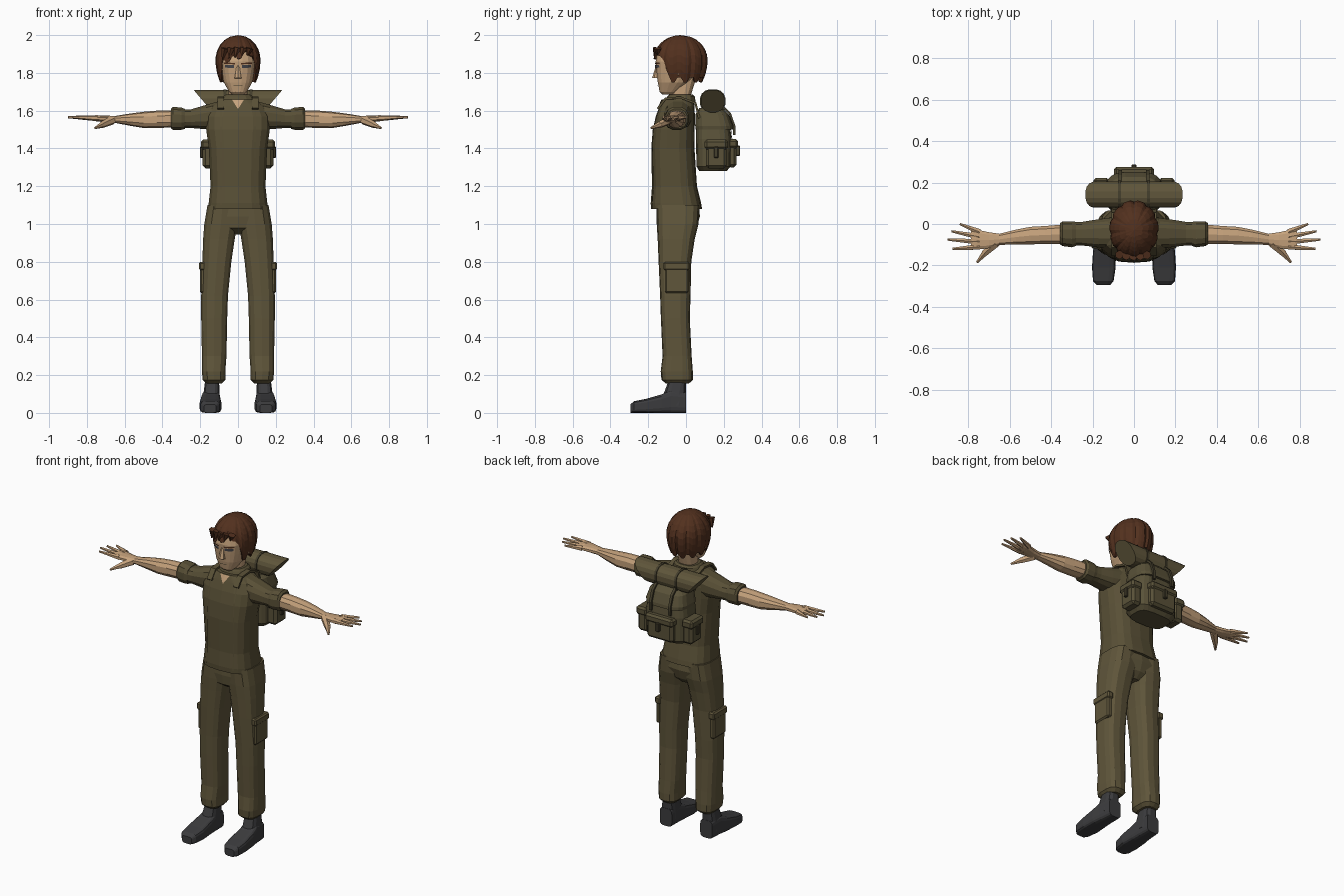
import bpy
import bmesh
from math import sin, cos, pi, sqrt, copysign
from mathutils import Vector, Matrix
from mathutils.bvhtree import BVHTree

default = bpy.data.objects.get("Cube")
if default:
    bpy.data.objects.remove(default, do_unlink=True)


def paint(name, red, green, blue):
    mat = bpy.data.materials.new(name)
    mat.use_nodes = True
    mat.diffuse_color = (red, green, blue, 1)
    shader = mat.node_tree.nodes["Principled BSDF"]
    shader.inputs["Base Color"].default_value = (red, green, blue, 1)
    shader.inputs["Roughness"].default_value = .9
    return mat


SKIN = paint("skin", .56, .36, .2)
HAIR = paint("brown hair", .085, .03, .013)
SHIRT = paint("shirt olive", .1, .08, .037)
TROUSERS = paint("trouser olive", .115, .092, .043)
PACK = paint("pack olive", .1, .083, .04)
STRAP = paint("dark strap", .06, .05, .026)
BOOT = paint("boot grey", .045, .045, .048)
EYE = paint("eye grey", .06, .06, .07)
SIDES = (("left_", 1), ("right_", -1))


def finish(name, bm, mat):
    bmesh.ops.recalc_face_normals(bm, faces=bm.faces)
    mesh = bpy.data.meshes.new(name)
    bm.to_mesh(mesh)
    bm.free()
    mesh.materials.append(mat)
    obj = bpy.data.objects.new(name, mesh)
    bpy.context.scene.collection.objects.link(obj)
    return obj


def loft(name, mat, axis, sections, n=14, power=2.5, side=1):
    """Skin rounded sections (t, a0, a1, b0, b1) stacked along an axis."""
    bm = bmesh.new()
    rings = []
    for t, a0, a1, b0, b1 in sections:
        ring = []
        for k in range(n):
            angle = 2 * pi * (k + .5) / n
            c, s = cos(angle), sin(angle)
            a = (a0 + a1) / 2 + (a1 - a0) / 2 * copysign(abs(c) ** (2 / power), c)
            b = (b0 + b1) / 2 + (b1 - b0) / 2 * copysign(abs(s) ** (2 / power), s)
            co = [a, b]
            co.insert("xyz".index(axis), t)
            ring.append(bm.verts.new((co[0] * side, co[1], co[2])))
        rings.append(ring)
    for low, high in zip(rings, rings[1:]):
        for k in range(n):
            m = (k + 1) % n
            bm.faces.new((low[k], low[m], high[m], high[k]))
    bm.faces.new(rings[0])
    bm.faces.new(rings[-1])
    return finish(name, bm, mat)


def tower(name, mat, sections, **options):
    """Loft along z that is symmetric in x: (z, half width, front, back)."""
    full = [(z, -w, w, front, back) for z, w, front, back in sections]
    return loft(name, mat, "z", full, **options)


def box(name, mat, x, y, z, bevel=.01, side=1):
    bm = bmesh.new()
    size = Matrix.Diagonal((x[1] - x[0], y[1] - y[0], z[1] - z[0], 1))
    centre = Vector((side * sum(x), sum(y), sum(z))) / 2
    bmesh.ops.create_cube(bm, size=1, matrix=Matrix.Translation(centre) @ size)
    bmesh.ops.bevel(bm, geom=bm.edges[:], offset=bevel, segments=1, affect="EDGES")
    return finish(name, bm, mat)


def taper(name, mat, start, end, r0, r1, side=1):
    p, q = (Vector((v[0] * side, v[1], v[2])) for v in (start, end))
    bm = bmesh.new()
    place = Matrix.Translation((p + q) / 2) @ (q - p).to_track_quat("Z", "Y").to_matrix().to_4x4()
    bmesh.ops.create_cone(bm, cap_ends=True, segments=6, radius1=r0, radius2=r1,
                          depth=(q - p).length, matrix=place)
    return finish(name, bm, mat)


def patch(name, mat, target, corners, n=6, facing=-1):
    """Thin cloth laid on a target; corners (x, z) run around the outline."""
    tree = BVHTree.FromPolygons([v.co for v in target.data.vertices],
                                [p.vertices[:] for p in target.data.polygons])
    a, b, c, d = (Vector(p) for p in corners)
    bm = bmesh.new()
    grid = []
    for i in range(n + 1):
        for j in range(n + 1):
            p = a.lerp(b, i / n).lerp(d.lerp(c, i / n), j / n)
            hit = tree.ray_cast(Vector((p.x, facing, p.y)), Vector((0, -facing, 0)))[0]
            y = hit.y if hit else 0
            grid.append(bm.verts.new((p.x, y + facing * .005, p.y)))
    for i in range(n):
        for j in range(n):
            k = i * (n + 1) + j
            bm.faces.new((grid[k], grid[k + 1], grid[k + n + 2], grid[k + n + 1]))
    return finish(name, bm, mat)


def ribbon(name, mat, x0, x1, path, side=1):
    bm = bmesh.new()
    rows = [[bm.verts.new((side * x, y, z)) for x in (x0, x1)] for y, z in path]
    for p, q in zip(rows, rows[1:]):
        bm.faces.new((p[0], p[1], q[1], q[0]))
    obj = finish(name, bm, mat)
    obj.modifiers.new("thickness", "SOLIDIFY").thickness = .012
    obj.modifiers["thickness"].offset = 0
    return obj


# Head, neck and face
tower("neck", SKIN, [(1.6, .06, -.1, .03), (1.68, .052, -.075, .025), (1.79, .055, -.08, .06)])
head = tower("head", SKIN, [
    (1.685, .032, -.125, -.07), (1.7, .048, -.14, -.04), (1.75, .076, -.15, .02),
    (1.8, .088, -.156, .06), (1.86, .098, -.162, .085), (1.92, .09, -.15, .08),
    (1.965, .055, -.1, .04)], n=20, power=2.7)
taper("nose", SKIN, (0, -.158, 1.772), (0, -.15, 1.85), .021, .006)
patch("mouth", STRAP, head, [(-.024, 1.733), (.024, 1.733), (.024, 1.736), (-.024, 1.736)])
for label, s in SIDES:
    patch(label + "eye", EYE, head, [(s * .02, 1.825), (s * .068, 1.828), (s * .068, 1.842), (s * .02, 1.842)])
    patch(label + "eyebrow", HAIR, head, [(s * .016, 1.845), (s * .074, 1.848), (s * .074, 1.856), (s * .016, 1.852)])
    box(label + "ear", SKIN, (.085, .105), (-.05, -.015), (1.78, 1.84), .008, s)


# Hair cap with ridged strands and a hairline that drops at the temples
def hairline(angle):
    turn = abs(angle)
    drop = min(max((turn - .7) / .4, 0), 1)
    front = 1.885 + .02 * sin(angle * 2)
    return front + (1.762 - front) * drop


bm = bmesh.new()
strands, rows = 44, 8
crown = bm.verts.new((0, -.03, 2))
previous = None
for r in range(1, rows + 1):
    ring = []
    for k in range(strands):
        angle = 2 * pi * k / strands - pi
        edge = hairline(angle) + (.014 if k % 4 < 2 else -.012)
        z = 2 - (2 - edge) * (r / rows) ** 1.6
        reach = sqrt(max(1 - ((z - 1.87) / (.13 if z > 1.87 else .2)) ** 2, 0))
        reach *= .955 if k % 4 == 0 else 1.01
        ring.append(bm.verts.new((.118 * reach * sin(angle), -.028 - .142 * reach * cos(angle), z)))
    for k in range(strands):
        m = (k + 1) % strands
        if previous:
            bm.faces.new((previous[k], previous[m], ring[m], ring[k]))
        else:
            bm.faces.new((crown, ring[m], ring[k]))
    previous = ring
hair = finish("hair", bm, HAIR)
hair.modifiers.new("thickness", "SOLIDIFY").thickness = .014
for i in range(5):
    x = -.07 + i * .033
    taper("fringe_lock", HAIR, (x, -.135 - .02 * cos(x * 12), 1.93), (x - .012, -.166 + x * x * 5, 1.872 + i * .005), .022, .004)

# Shirt with collar and open neck
shirt = tower("shirt", SHIRT, [
    (1.08, .16, -.185, .085), (1.11, .157, -.187, .08), (1.2, .147, -.18, .058),
    (1.4, .156, -.184, .045), (1.5, .17, -.176, .046), (1.57, .17, -.16, .047),
    (1.625, .145, -.14, .045), (1.66, .09, -.125, .04)], n=18, power=2.8)
patch("open_neck", SKIN, shirt, [(-.002, 1.612), (.002, 1.612), (.032, 1.658), (-.032, 1.658)])
tower("collar", SHIRT, [(1.64, .1, -.115, .05), (1.675, .08, -.1, .048), (1.685, .068, -.088, .035)])
for label, s in SIDES:
    patch(label + "collar_flap", SHIRT, shirt, [(s * .012, 1.615), (s * .07, 1.61), (s * .085, 1.655), (s * .035, 1.657)])
    patch(label + "front_panel", SHIRT, shirt, [(s * .088, 1.1), (s * .093, 1.1), (s * .093, 1.6), (s * .088, 1.6)])

# Sleeves, arms and hands
for label, s in SIDES:
    loft(label + "sleeve", SHIRT, "x", [
        (.09, -.12, .035, 1.5, 1.655), (.17, -.115, .025, 1.5, 1.632),
        (.25, -.105, .012, 1.507, 1.608), (.29, -.105, .01, 1.507, 1.606)], n=12, side=s)
    loft(label + "cuff", SHIRT, "x", [
        (.28, -.107, .012, 1.503, 1.61), (.3, -.114, .015, 1.497, 1.618),
        (.345, -.108, .014, 1.497, 1.622), (.356, -.1, .006, 1.505, 1.61)], n=12, side=s)
    loft(label + "arm", SKIN, "x", [
        (.33, -.098, 0, 1.512, 1.602), (.43, -.098, -.008, 1.508, 1.6),
        (.5, -.1, -.012, 1.508, 1.594), (.57, -.1, -.026, 1.52, 1.585),
        (.65, -.102, -.046, 1.535, 1.572), (.7, -.118, -.038, 1.538, 1.574),
        (.76, -.126, -.025, 1.545, 1.575), (.785, -.115, -.03, 1.55, 1.573)], n=10, side=s)
    for i, (x, y) in enumerate([(.84, 0), (.88, -.035), (.9, -.075), (.876, -.12)]):
        taper(label + "finger", SKIN, (.745, -.038 - i * .024, 1.56), (x, y, 1.566), .016, .006, s)
    taper(label + "thumb", SKIN, (.665, -.09, 1.55), (.72, -.14, 1.525), .024, .018, s)
    taper(label + "thumb_tip", SKIN, (.715, -.135, 1.528), (.757, -.185, 1.508), .018, .006, s)

# Trousers with cargo pockets, and boots
tower("trouser_seat", TROUSERS, [(.945, .05, -.1, .02), (.98, .13, -.15, .055),
                                 (1.04, .172, -.157, .074), (1.12, .15, -.155, .065)], power=2.8)
for label, s in SIDES:
    loft(label + "trouser_leg", TROUSERS, "z", [
        (.155, .085, .17, -.105, .015), (.175, .066, .188, -.13, .036),
        (.22, .066, .192, -.134, .036), (.3, .06, .192, -.124, .03), (.5, .056, .196, -.133, .02),
        (.62, .052, .196, -.137, .024), (.8, .034, .19, -.145, .028),
        (.92, .016, .186, -.15, .046), (1, .002, .18, -.155, .066),
        (1.1, 0, .163, -.158, .072)], power=2.9, side=s)
    box(label + "cargo_pocket", TROUSERS, (.17, .202), (-.112, .012), (.635, .79), .008, s)
    box(label + "pocket_flap", TROUSERS, (.165, .206), (-.118, .018), (.755, .8), .008, s)
    loft(label + "boot_foot", BOOT, "y", [
        (-.295, .115, .18, 0, .045), (-.275, .098, .198, 0, .062), (-.21, .088, .203, 0, .075),
        (-.13, .092, .198, 0, .098), (-.08, .095, .19, 0, .12), (0, .098, .182, 0, .11)],
        n=16, power=4.5, side=s)
    loft(label + "boot_shaft", BOOT, "z", [
        (.04, .094, .188, -.13, 0), (.1, .096, .184, -.12, 0), (.18, .1, .174, -.09, .002)],
        n=12, power=3, side=s)

# Backpack body, lid and pouches
pack = tower("pack_body", PACK, [
    (1.28, .115, .07, .215), (1.305, .138, .055, .238), (1.45, .138, .052, .242),
    (1.55, .122, .052, .23), (1.6, .1, .06, .2)], n=20, power=3.6)
tower("pack_lid", PACK, [(1.5, .133, .05, .252), (1.52, .136, .048, .25),
                         (1.58, .12, .05, .228), (1.615, .085, .07, .19)], n=20, power=3.4)
box("back_pouch", PACK, (-.09, .09), (.22, .268), (1.3, 1.43), .015)
box("back_pouch_flap", PACK, (-.096, .096), (.22, .276), (1.4, 1.45), .012)
box("back_buckle", STRAP, (-.012, .012), (.26, .287), (1.36, 1.415), .004)
for label, s in SIDES:
    box(label + "side_pouch", PACK, (.12, .188), (.105, .215), (1.295, 1.43), .015, s)
    box(label + "side_pouch_flap", PACK, (.12, .196), (.098, .222), (1.395, 1.447), .012, s)
    box(label + "side_buckle", STRAP, (.18, .201), (.148, .172), (1.35, 1.41), .004, s)
    patch(label + "pack_strap", STRAP, pack, [(s * .058, 1.45), (s * .074, 1.45), (s * .074, 1.5), (s * .058, 1.5)], facing=1)
    ribbon(label + "lid_strap", STRAP, .058, .074, [(.256, 1.47), (.255, 1.52), (.232, 1.585), (.195, 1.62)], s)
    ribbon(label + "shoulder_strap", SHIRT, .075, .108, [(-.15, 1.61), (-.11, 1.663), (-.03, 1.67), (.05, 1.64), (.07, 1.56)], s)

# Bedroll with slanted ends and tie bands
roll = loft("bedroll", TROUSERS, "x", [(-.235, .078, .205, 1.59, 1.71), (.235, .078, .205, 1.59, 1.71)], n=16, power=2.4)
for v in roll.data.vertices:
    v.co.x -= copysign((1.71 - v.co.z) * .85, v.co.x)
for label, s in SIDES:
    loft(label + "bedroll_band", STRAP, "x", [(.062, .073, .21, 1.586, 1.714), (.076, .073, .21, 1.586, 1.714)], n=16, power=2.4, side=s)
